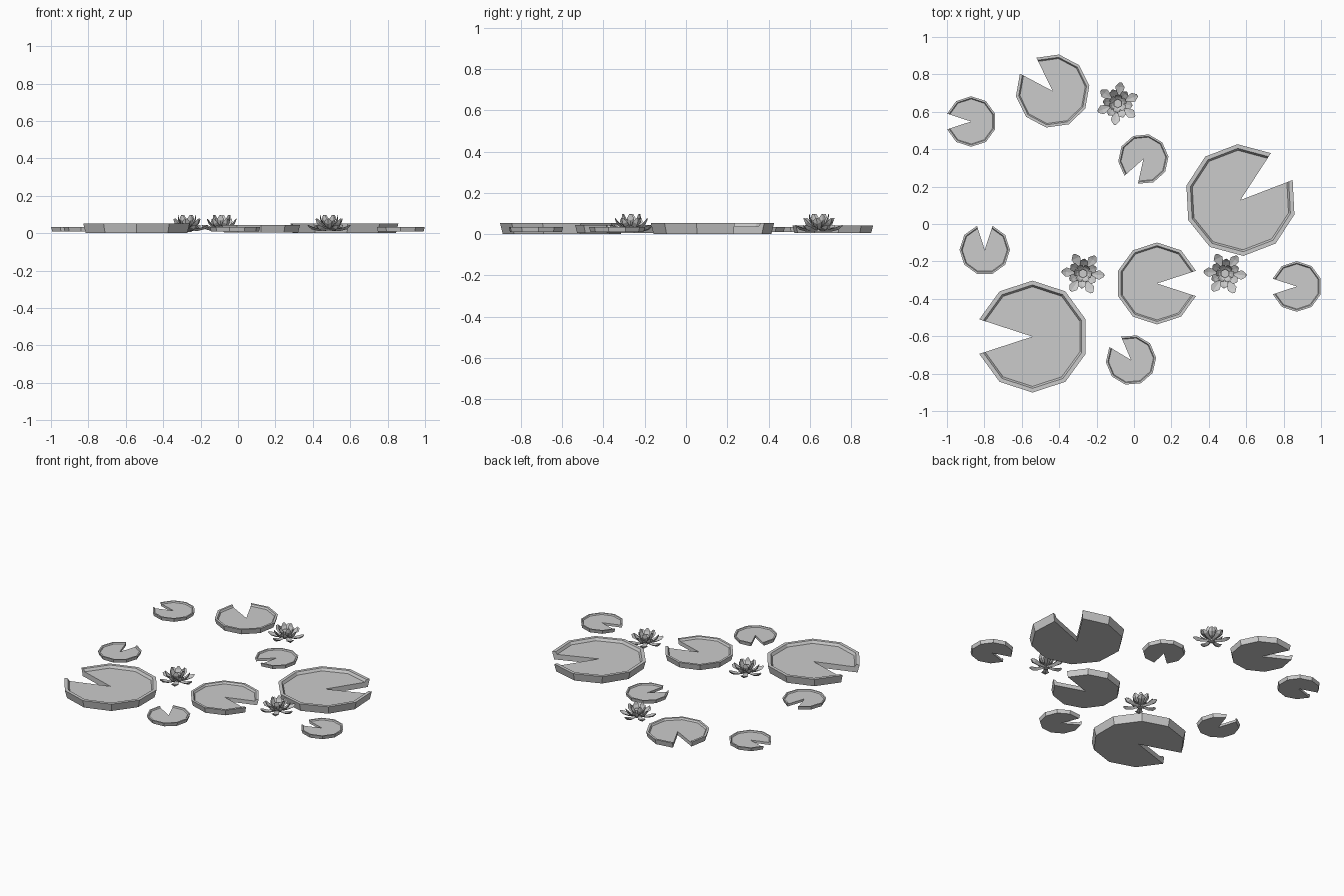
import bpy, bmesh
from math import radians, cos, sin, pi

if "Cube" in bpy.data.objects:
    bpy.data.objects.remove(bpy.data.objects["Cube"])


def finish(bm, name):
    bmesh.ops.recalc_face_normals(bm, faces=bm.faces)
    me = bpy.data.meshes.new(name)
    bm.to_mesh(me)
    bm.free()
    ob = bpy.data.objects.new(name, me)
    bpy.context.collection.objects.link(ob)
    return ob


def lily_pad(name, x, y, r, notch):
    """Ten-sided pad with one missing wedge and a raised rim."""
    bm = bmesh.new()
    # bottom edge, outer rim, inner rim, floor edge: (radius, height) as fractions
    profile = [(0.955, -0.06), (1, 0.117), (0.925, 0.117), (0.89, 0.06)]
    z0 = 0.018

    def vert(rad, ang, h):
        return bm.verts.new((x + r * rad * cos(ang), y + r * rad * sin(ang), z0 + r * h))

    low, high = vert(0, 0, -0.06), vert(0, 0, 0.06)
    rays = []
    for i in range(10):
        a = radians(notch + 18 + 36 * i)
        rays.append([vert(p, a, h) for p, h in profile])
    for a, b in zip(rays, rays[1:]):
        for k in range(3):
            bm.faces.new((a[k], b[k], b[k + 1], a[k + 1]))
        bm.faces.new((high, a[3], b[3]))
        bm.faces.new((low, b[0], a[0]))
    # notch walls
    for ray in (rays[0], rays[-1]):
        bm.faces.new([low] + ray + [high])
    return finish(bm, name)


def petal(bm, cx, cy, ang, path):
    """Keeled petal through (radius, height, half width, thickness) sections."""
    c, s = cos(ang), sin(ang)
    rings = []
    for r, z, w, t in path:
        pts = [(r, -w, z), (r, 0, z - t * 0.3), (r, w, z), (r + t * 0.4, 0, z - t)]
        rings.append([bm.verts.new((cx + u * c - v * s, cy + u * s + v * c, h))
                      for u, v, h in pts])
    for a, b in zip(rings, rings[1:]):
        for k in range(4):
            n = (k + 1) % 4
            bm.faces.new((a[k], a[n], b[n], b[k]))
    bm.faces.new(rings[0])
    bm.faces.new(rings[-1])


# three whorls of petals, from open to nearly upright
WHORLS = [
    (6, 0, [(0.012, 0.024, 0.010, 0.010), (0.055, 0.024, 0.016, 0.012),
            (0.090, 0.034, 0.025, 0.013), (0.113, 0.044, 0.008, 0.005)]),
    (6, 30, [(0.010, 0.030, 0.010, 0.010), (0.045, 0.042, 0.019, 0.012),
             (0.065, 0.060, 0.022, 0.012), (0.078, 0.078, 0.006, 0.005)]),
    (6, 0, [(0.010, 0.035, 0.009, 0.010), (0.033, 0.055, 0.017, 0.010),
            (0.043, 0.076, 0.018, 0.010), (0.047, 0.098, 0.005, 0.004)]),
]


def flower(name, x, y, turn):
    bm = bmesh.new()
    for count, offset, path in WHORLS:
        for i in range(count):
            petal(bm, x, y, radians(turn + offset) + 2 * pi * i / count, path)
    # central heart
    res = bmesh.ops.create_cone(bm, cap_ends=True, segments=6, radius1=0.02,
                                radius2=0.024, depth=0.05)
    bmesh.ops.translate(bm, verts=res["verts"], vec=(x, y, 0.038))
    return finish(bm, name)


# pads: x, y, radius, notch direction
PADS = [
    (0.569, 0.128, 0.299, 39), (-0.543, -0.602, 0.299, 180),
    (0.123, -0.318, 0.219, 0), (-0.435, 0.711, 0.198, 134),
    (-0.871, 0.548, 0.135, 180), (0.050, 0.347, 0.135, 239.5),
    (-0.798, -0.138, 0.135, 90), (0.870, -0.334, 0.135, 180),
    (-0.016, -0.727, 0.135, 131),
]
for i, p in enumerate(PADS):
    lily_pad(f"lily_pad_{i + 1}", *p)

# flowers: x, y, rotation
for i, f in enumerate([(-0.087, 0.644, 22), (-0.273, -0.265, -5), (0.487, -0.265, -5)]):
    flower(f"lily_flower_{i + 1}", *f)
